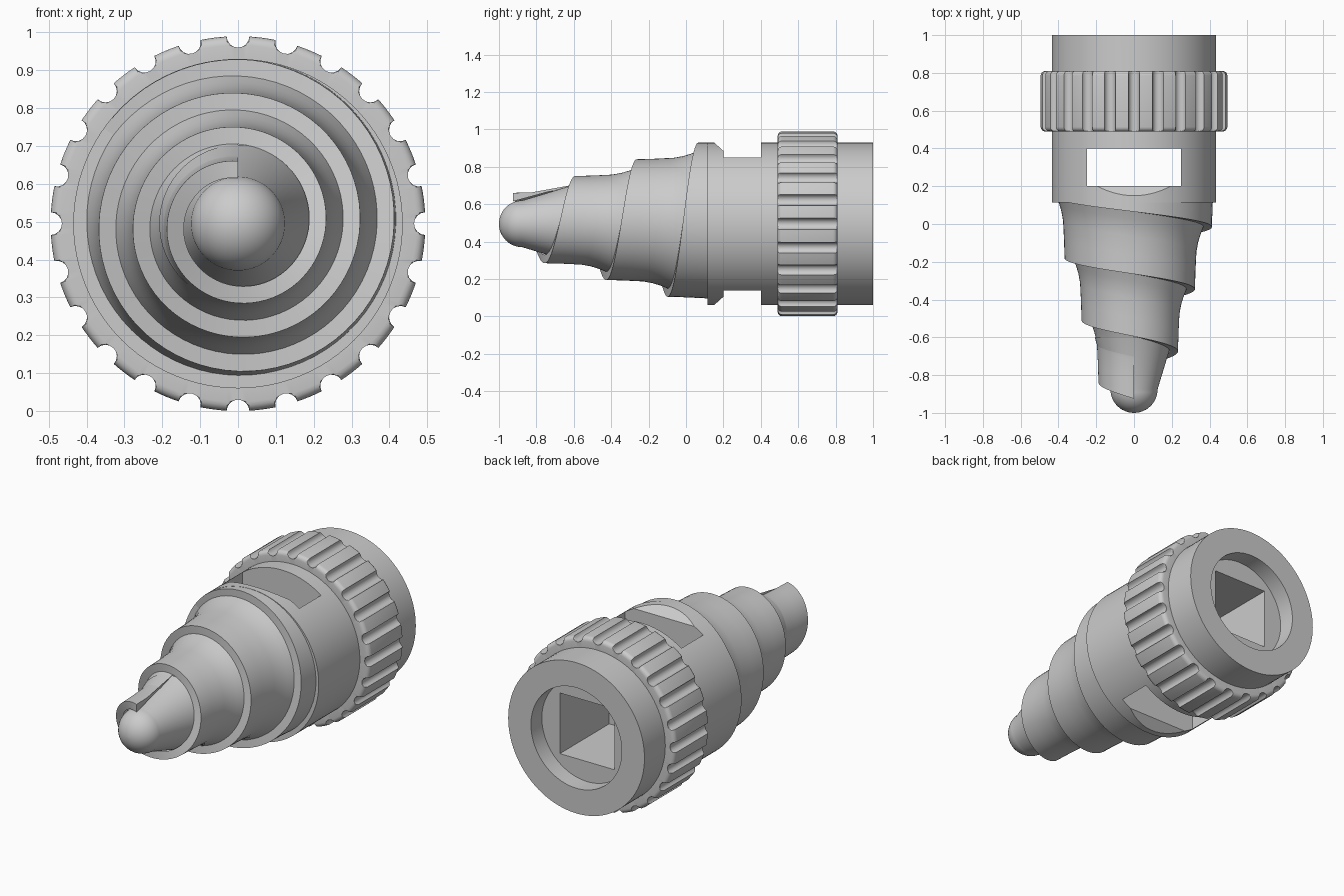
import bpy, bmesh, math
from math import sin, cos, pi, radians

if "Cube" in bpy.data.objects:
    bpy.data.objects.remove(bpy.data.objects["Cube"])

C = 0.495   # height of the long axis, which runs along y


def finish(name, bm, angle=30):
    bmesh.ops.remove_doubles(bm, verts=bm.verts, dist=1e-5)
    bmesh.ops.recalc_face_normals(bm, faces=bm.faces)
    me = bpy.data.meshes.new(name)
    bm.to_mesh(me)
    bm.free()
    ob = bpy.data.objects.new(name, me)
    bpy.context.collection.objects.link(ob)
    smooth(ob, angle)
    return ob


def smooth(ob, angle=30):
    bpy.ops.object.select_all(action='DESELECT')
    ob.select_set(True)
    bpy.context.view_layer.objects.active = ob
    bpy.ops.object.shade_smooth_by_angle(angle=radians(angle))


def polar(r, a, y):
    return (-r * sin(a), y, C + r * cos(a))


def loft(name, rings, closed=False):
    """Skin a list of equal-length closed rings; cap the ends unless looped."""
    bm = bmesh.new()
    vs = [[bm.verts.new(p) for p in ring] for ring in rings]
    n = len(vs[0])
    pairs = list(zip(vs, vs[1:])) + ([(vs[-1], vs[0])] if closed else [])
    for a, b in pairs:
        for i in range(n):
            j = (i + 1) % n
            bm.faces.new((a[i], a[j], b[j], b[i]))
    if not closed:
        bm.faces.new(vs[0])
        bm.faces.new(vs[-1])
    return finish(name, bm)


def revolve(name, profile, n=96):
    return loft(name, [[polar(r, 2 * pi * i / n, y) for i in range(n)]
                       for y, r in profile])


def prism(name, yz, half):
    return loft(name, [[(x, y, z) for y, z in yz] for x in (-half, half)])


def cut(target, cutter):
    m = target.modifiers.new("cut", 'BOOLEAN')
    m.operation, m.solver, m.object = 'DIFFERENCE', 'EXACT', cutter
    bpy.context.view_layer.objects.active = target
    bpy.ops.object.modifier_apply(modifier=m.name)
    bpy.data.objects.remove(cutter)


# main barrel with through window, rear recess and square drive socket
body = revolve("barrel", [(0.115, 0.435), (1.0, 0.435)])
slot = [(0.40, C - 0.6), (0.40, C + 0.6), (0.105, C + 0.48), (0.15, C + 0.435),
        (0.20, C + 0.39), (0.20, C - 0.39), (0.15, C - 0.435), (0.105, C - 0.48)]
slot = [(0.40, C - 0.48), (0.40, C + 0.48)] + slot[2:]
cut(body, prism("window_cutter", slot, 0.25))
cut(body, revolve("recess_cutter", [(0.9, 0.29), (1.1, 0.29)]))
h = 0.175
cut(body, prism("socket_cutter", [(0.45, C - h), (1.05, C - h), (1.05, C + h), (0.45, C + h)], h))
smooth(body)

# knurled grip ring: scalloped outline with rounded rims
R, G, N = 0.495, 0.03, 24
outline = []
for k in range(N):
    a0 = 2 * pi * k / N
    for i in range(9):
        t = pi * i / 8
        u, v = -G * cos(t), R - G * sin(t)
        outline.append((math.hypot(u, v), a0 + math.atan2(u, v)))
    for i in range(1, 4):
        outline.append((R, a0 + 0.06 + (2 * pi / N - 0.12) * i / 4))
F = 0.024
rim = [(F * (1 - cos(t)), F * (1 - sin(t))) for t in (0, pi / 8, pi / 4, 3 * pi / 8, pi / 2)]
rows = [(0.49 + d, R - s) for d, s in rim] + [(0.81 - d, R - s) for d, s in reversed(rim)]
rings = [[polar(min(r, top), a, y) for r, a in outline] for y, top in rows]
inner = [[polar(0.43, a, y) for r, a in outline] for y in (0.81, 0.49)]
loft("grip_ring", rings + inner, closed=True)

# rounded nose and its core cone
nose = [(-0.875 - 0.125 * cos(t), max(0.125 * sin(t), 0.0005))
        for t in [pi / 2 * i / 12 for i in range(13)]]
revolve("nose", nose + [(-0.60, 0.208)], 64)

# stepped spiral: one cross-section swept round the axis while it grows
section = [(0, -0.045), (0, 0), (0.10, 0.003), (0.20, 0.008),
           (0.25, 0.017), (0.29, 0.029), (0.33, 0.045)]
bm = bmesh.new()
S = 72
prev = None
for i in range(int(3.3 * S) + 1):
    T = i / S
    ye, re = -0.925 + 0.33 * T, 0.165 + 0.09 * T
    row = [bm.verts.new(polar(min(re + dr, 0.434), 2 * pi * T, ye + dy)) for dy, dr in section]
    if prev:
        for j in range(len(row) - 1):
            bm.faces.new((prev[j], prev[j + 1], row[j + 1], row[j]))
    else:
        bm.faces.new(row)   # blunt start of the spiral
    prev = row
bmesh.ops.bisect_plane(bm, geom=bm.verts[:] + bm.edges[:] + bm.faces[:],
                       plane_co=(0, 0.12, 0), plane_no=(0, 1, 0), clear_outer=True)
finish("spiral_steps", bm)
